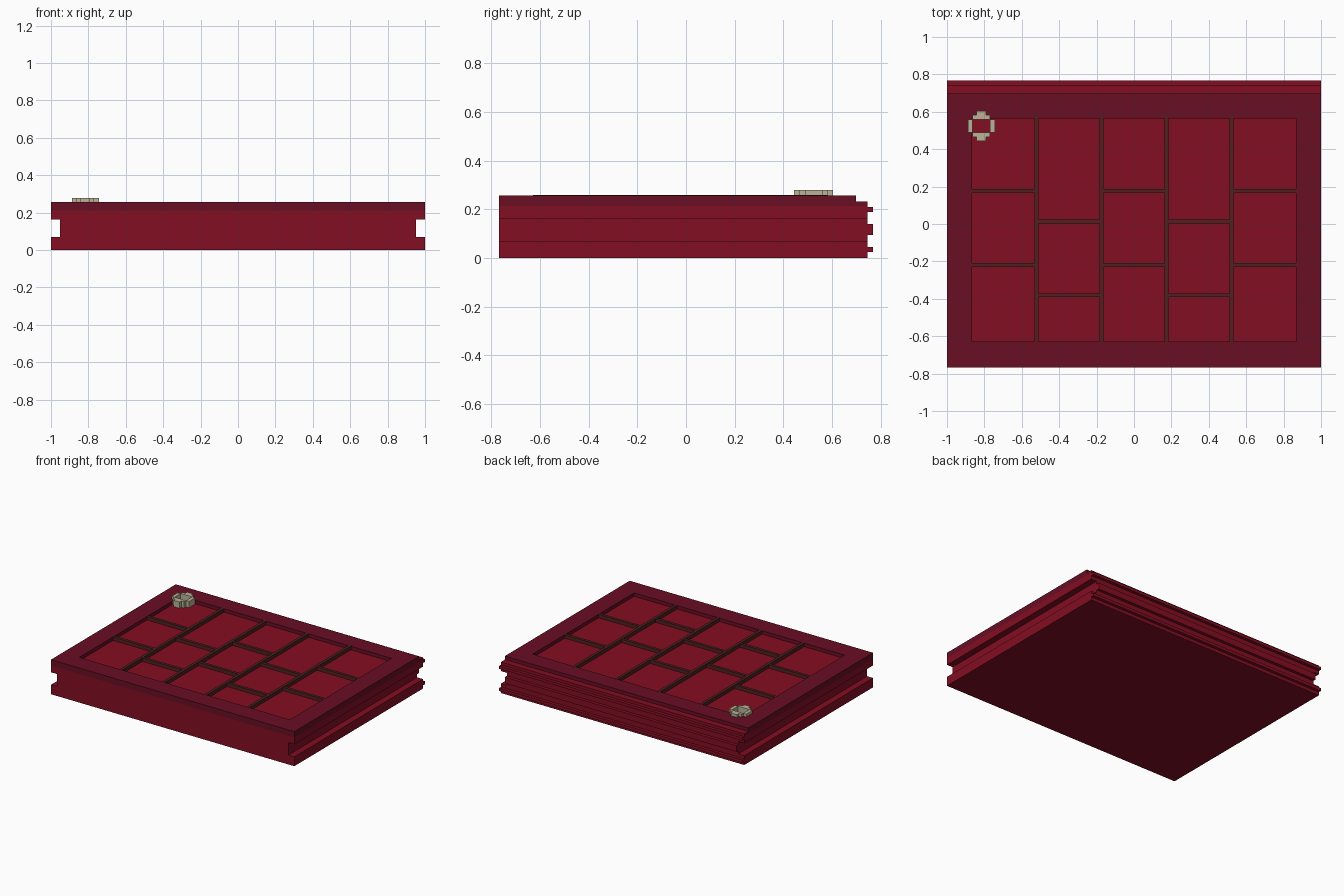
import bpy, bmesh

if "Cube" in bpy.data.objects:
    bpy.data.objects.remove(bpy.data.objects["Cube"])


def mat(name, rgb):
    # sRGB 0-255 to linear
    lin = [((c / 255 + 0.055) / 1.055) ** 2.4 if c > 10 else c / 255 / 12.92 for c in rgb]
    m = bpy.data.materials.new(name)
    m.diffuse_color = (*lin, 1)
    m.use_nodes = True
    m.node_tree.nodes["Principled BSDF"].inputs["Base Color"].default_value = m.diffuse_color
    return m


RED = mat("red", (132, 14, 34))
MAROON = mat("maroon", (104, 14, 36))
BROWN = mat("dark brown", (78, 33, 31))
BEIGE = mat("beige", (188, 178, 152))

TOP, STEP, SEAM = 0.257, 0.231, 0.213


def finish(name, bm, mats):
    bmesh.ops.recalc_face_normals(bm, faces=bm.faces)
    me = bpy.data.meshes.new(name)
    bm.to_mesh(me)
    bm.free()
    ob = bpy.data.objects.new(name, me)
    bpy.context.collection.objects.link(ob)
    for m in mats:
        me.materials.append(m)
    return ob


def boxes(name, spans, material):
    """One object from (x0, x1, y0, y1, z0, z1) boxes."""
    bm = bmesh.new()
    for x0, x1, y0, y1, z0, z1 in spans:
        r = bmesh.ops.create_cube(bm, size=1)
        for v in r["verts"]:
            v.co = (x0 if v.co.x < 0 else x1, y0 if v.co.y < 0 else y1,
                    z0 if v.co.z < 0 else z1)
    return finish(name, bm, [material])


def prism(name, profile, mats):
    """Extrude a (y, z) profile along the full width."""
    bm = bmesh.new()
    f = bm.faces.new([bm.verts.new((-1, y, z)) for y, z in profile])
    r = bmesh.ops.extrude_face_region(bm, geom=[f])
    for v in r["geom"]:
        if isinstance(v, bmesh.types.BMVert):
            v.co.x = 1
    return finish(name, bm, mats)


def cut(ob, cutter):
    mod = ob.modifiers.new("cut", "BOOLEAN")
    mod.operation, mod.solver, mod.object = "DIFFERENCE", "EXACT", cutter
    bpy.context.view_layer.objects.active = ob
    bpy.ops.object.modifier_apply(modifier=mod.name)
    bpy.data.objects.remove(cutter)


# Lower body with three ridges along the back and a groove down each side
profile = [(-0.767, 0), (0.744, 0)]
for z0, z1 in ((0.024, 0.046), (0.094, 0.14), (0.189, 0.21)):
    profile += [(0.744, z0), (0.767, z0), (0.767, z1), (0.744, z1)]
profile += [(0.744, SEAM), (-0.767, SEAM)]
body = prism("body", profile, [RED])
cut(body, boxes("groove_cutter", [(0.952, 1.1, -1, 1, 0.07, 0.163),
                                  (-1.1, -0.952, -1, 1, 0.07, 0.163)], RED))

# Top frame with stepped back edge and recessed floor
frame = prism("top_frame", [(-0.767, SEAM), (0.744, SEAM), (0.744, STEP),
                            (0.697, STEP), (0.697, TOP), (-0.767, TOP)], [MAROON, RED])
cut(frame, boxes("tray_cutter", [(-0.865, 0.865, -0.627, 0.565, STEP, 0.4)], MAROON))
for p in frame.data.polygons:
    low_top = p.normal.z > 0.9 and p.center.z < STEP + 0.005
    back_lip = p.normal.y > 0.9 and p.center.y > 0.73
    p.material_index = 1 if low_top or back_lip else 0

# Dividers: long ones along y, short ones staggered by column
X = (-0.865, -0.522, -0.174, 0.174, 0.522, 0.865)
W, DT = 0.0105, TOP + 0.0008
boxes("long_dividers", [(x - W, x + W, -0.627, 0.58, STEP, DT) for x in X[1:-1]], BROWN)
short = []
for i in range(5):
    for y in ((0.177, -0.22) if i % 2 == 0 else (0.014, -0.381)):
        a = X[i] + (W if i > 0 else 0)
        b = X[i + 1] - (W if i < 4 else 0)
        short.append((a, b, y - W, y + W, STEP, TOP - 0.001))
boxes("short_dividers", short, BROWN)

# Stepped ring lying on the back left corner
cx, cy, z0, z1 = -0.816, 0.524, STEP, 0.278
ring = []
for s in (-1, 1):
    for half, near, far in ((0.047, 0.036, 0.058), (0.025, 0.058, 0.08)):
        ya, yb = sorted((cy + s * near, cy + s * far))
        ring.append((cx - half, cx + half, ya, yb, z0, z1))
    xa, xb = sorted((cx + s * 0.047, cx + s * 0.072))
    ring.append((xa, xb, cy - 0.036, cy + 0.036, z0, z1))
boxes("ring", ring, BEIGE)
